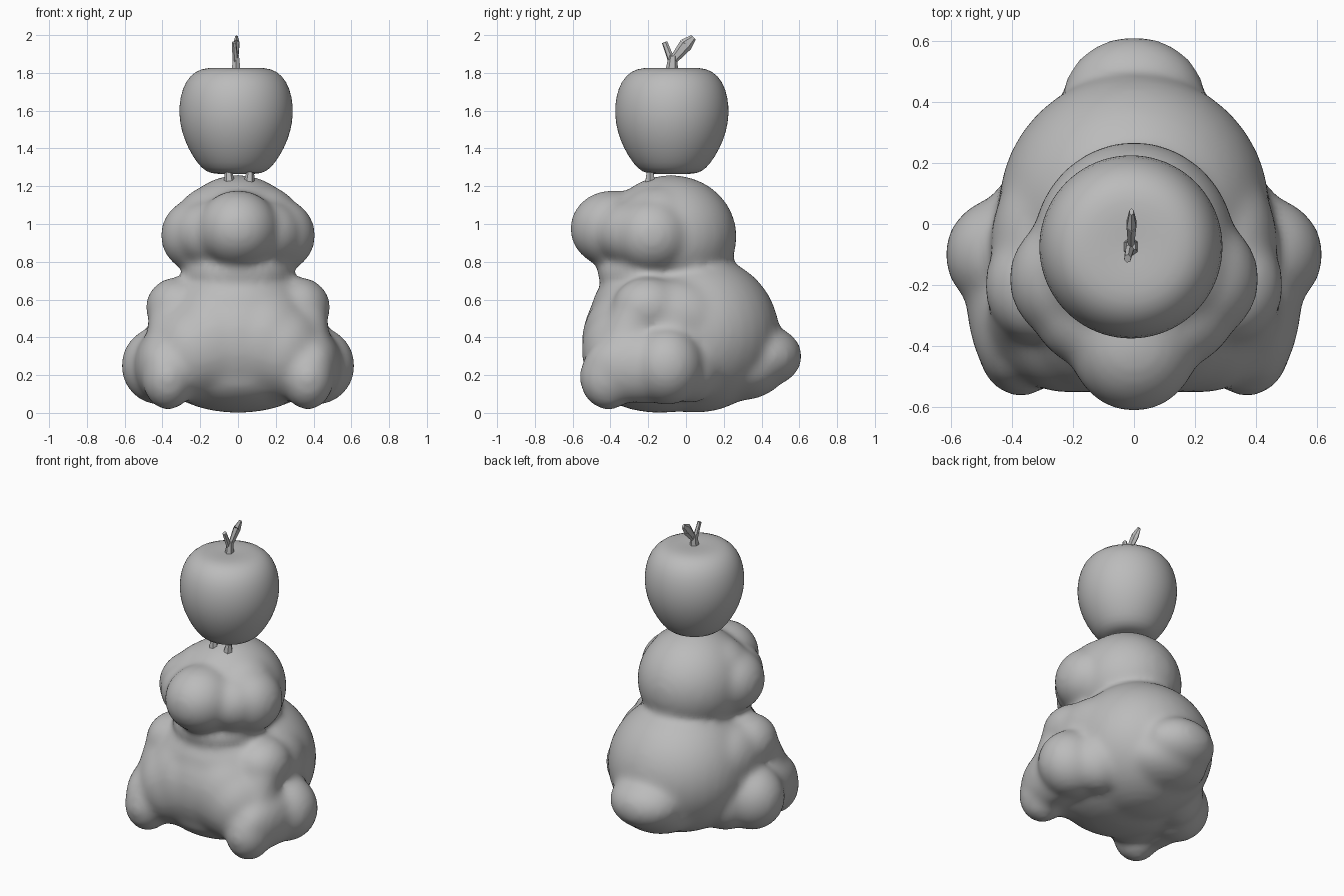
import bpy
import bmesh
import math
from mathutils import Matrix, Vector

cube = bpy.data.objects.get("Cube")
if cube:
    bpy.data.objects.remove(cube, do_unlink=True)

grey = bpy.data.materials.new("plain grey")
grey.use_nodes = True
colour = (0.5, 0.5, 0.5, 1)
grey.diffuse_color = colour
grey.node_tree.nodes["Principled BSDF"].inputs["Base Color"].default_value = colour


def make_object(name, bm, smooth=True):
    bmesh.ops.recalc_face_normals(bm, faces=bm.faces)
    for f in bm.faces:
        f.smooth = smooth
    mesh = bpy.data.meshes.new(name)
    bm.to_mesh(mesh)
    bm.free()
    mesh.materials.append(grey)
    obj = bpy.data.objects.new(name, mesh)
    bpy.context.collection.objects.link(obj)
    return obj


def ellipsoid(bm, centre, radii, mirror=False):
    sides = (1, -1) if mirror else (1,)
    for s in sides:
        place = Matrix.Translation((centre[0] * s, centre[1], centre[2]))
        bmesh.ops.create_uvsphere(bm, u_segments=32, v_segments=20, radius=1,
                                  matrix=place @ Matrix.Diagonal((*radii, 1)))


def limb(bm, start, end, r0, r1, steps=6):
    # mirrored chain of balls from start to end
    for i in range(steps + 1):
        t = i / steps
        r = r0 + (r1 - r0) * t
        ellipsoid(bm, Vector(start).lerp(Vector(end), t), (r, r, r), True)


bm = bmesh.new()
# Back, belly, chest and underside
ellipsoid(bm, (0, 0.05, 0.42), (0.445, 0.445, 0.42))
ellipsoid(bm, (0, -0.2, 0.38), (0.38, 0.35, 0.37))
ellipsoid(bm, (0.13, -0.2, 0.37), (0.31, 0.355, 0.34), True)
ellipsoid(bm, (0.22, -0.26, 0.33), (0.26, 0.295, 0.28), True)
ellipsoid(bm, (0, -0.2, 0.55), (0.38, 0.3, 0.23))
ellipsoid(bm, (0, -0.14, 0.2), (0.4, 0.36, 0.2))
# Shoulders, flanks and arms
ellipsoid(bm, (0.32, -0.2, 0.56), (0.17, 0.19, 0.16), True)
ellipsoid(bm, (0.29, -0.07, 0.5), (0.18, 0.28, 0.21), True)
limb(bm, (0.34, -0.25, 0.53), (0.36, -0.39, 0.22), 0.135, 0.14)
# Feet, thighs and hips
ellipsoid(bm, (0.37, -0.41, 0.19), (0.14, 0.155, 0.175), True)
ellipsoid(bm, (0.41, -0.1, 0.25), (0.21, 0.195, 0.21), True)
ellipsoid(bm, (0.4, -0.23, 0.25), (0.15, 0.31, 0.2), True)
ellipsoid(bm, (0.3, 0.02, 0.25), (0.18, 0.17, 0.2), True)
# Tail
ellipsoid(bm, (0, 0.41, 0.3), (0.235, 0.205, 0.165))
ellipsoid(bm, (0, 0.28, 0.235), (0.27, 0.25, 0.17))
# Neck, skull, brow, cheeks and muzzle
ellipsoid(bm, (0, -0.2, 0.74), (0.29, 0.27, 0.13))
ellipsoid(bm, (0, -0.08, 0.935), (0.335, 0.35, 0.325))
ellipsoid(bm, (0.13, -0.14, 1.04), (0.19, 0.2, 0.165), True)
ellipsoid(bm, (0.22, -0.18, 0.94), (0.19, 0.205, 0.195), True)
ellipsoid(bm, (0.14, -0.27, 0.95), (0.2, 0.2, 0.18), True)
ellipsoid(bm, (0, -0.39, 0.975), (0.215, 0.225, 0.205))
figure = make_object("seated_figure", bm)

# Fuse the volumes into one soft skin
fuse = figure.modifiers.new("Fuse", 'REMESH')
fuse.mode = 'VOXEL'
fuse.voxel_size = 0.02
fuse.use_smooth_shade = True
soften = figure.modifiers.new("Soften", 'SMOOTH')
soften.factor = 0.5
soften.iterations = 20

# Fruit: turned profile
profile = [(0, 1.822), (0.07, 1.826), (0.15, 1.828), (0.215, 1.812), (0.27, 1.755),
           (0.298, 1.67), (0.304, 1.58), (0.29, 1.49), (0.255, 1.4),
           (0.205, 1.32), (0.16, 1.275), (0.1, 1.262), (0, 1.275)]
bm = bmesh.new()
verts = [bm.verts.new((r, 0, z)) for r, z in profile]
edges = [bm.edges.new(pair) for pair in zip(verts, verts[1:])]
bmesh.ops.spin(bm, geom=verts + edges, cent=(0, 0, 0), axis=(0, 0, 1),
               angle=math.tau, steps=40)
bmesh.ops.remove_doubles(bm, verts=bm.verts, dist=0.0005)
fruit = make_object("fruit", bm)
fruit.location = (-0.01, -0.075, 0)
fruit.modifiers.new("Round", 'SUBSURF').levels = 1


def twig(name, start, end, r0, r1, flatten=1.0):
    # faceted tapered stick; flatten squeezes it sideways
    start, end = Vector(start), Vector(end)
    axis = end - start
    turn = axis.to_track_quat('Z', 'Y').to_matrix().to_4x4()
    squeeze = Matrix.Diagonal((flatten, 1, 1, 1))
    bm = bmesh.new()
    bmesh.ops.create_cone(bm, cap_ends=True, segments=6, radius1=r0, radius2=r1,
                          depth=axis.length,
                          matrix=Matrix.Translation((start + end) / 2) @ squeeze @ turn)
    make_object(name, bm, smooth=False)


# Stem, side twig and leaf
twig("stem", (-0.01, -0.075, 1.81), (-0.01, -0.07, 1.89), 0.034, 0.022, 0.8)
twig("side_twig", (-0.012, -0.075, 1.86), (-0.022, -0.113, 1.962), 0.02, 0.015, 0.8)
twig("leaf_base", (-0.01, -0.07, 1.865), (-0.008, 0.0, 1.95), 0.022, 0.036, 0.5)
twig("leaf_tip", (-0.008, 0.0, 1.95), (-0.008, 0.04, 1.988), 0.036, 0.016, 0.5)

# Small ragged bits between head and fruit
for i, x in enumerate((-0.05, 0.065)):
    twig("fruit_rest_" + str(i + 1), (x * 0.9, -0.19, 1.21), (x, -0.19, 1.275), 0.032, 0.02)
